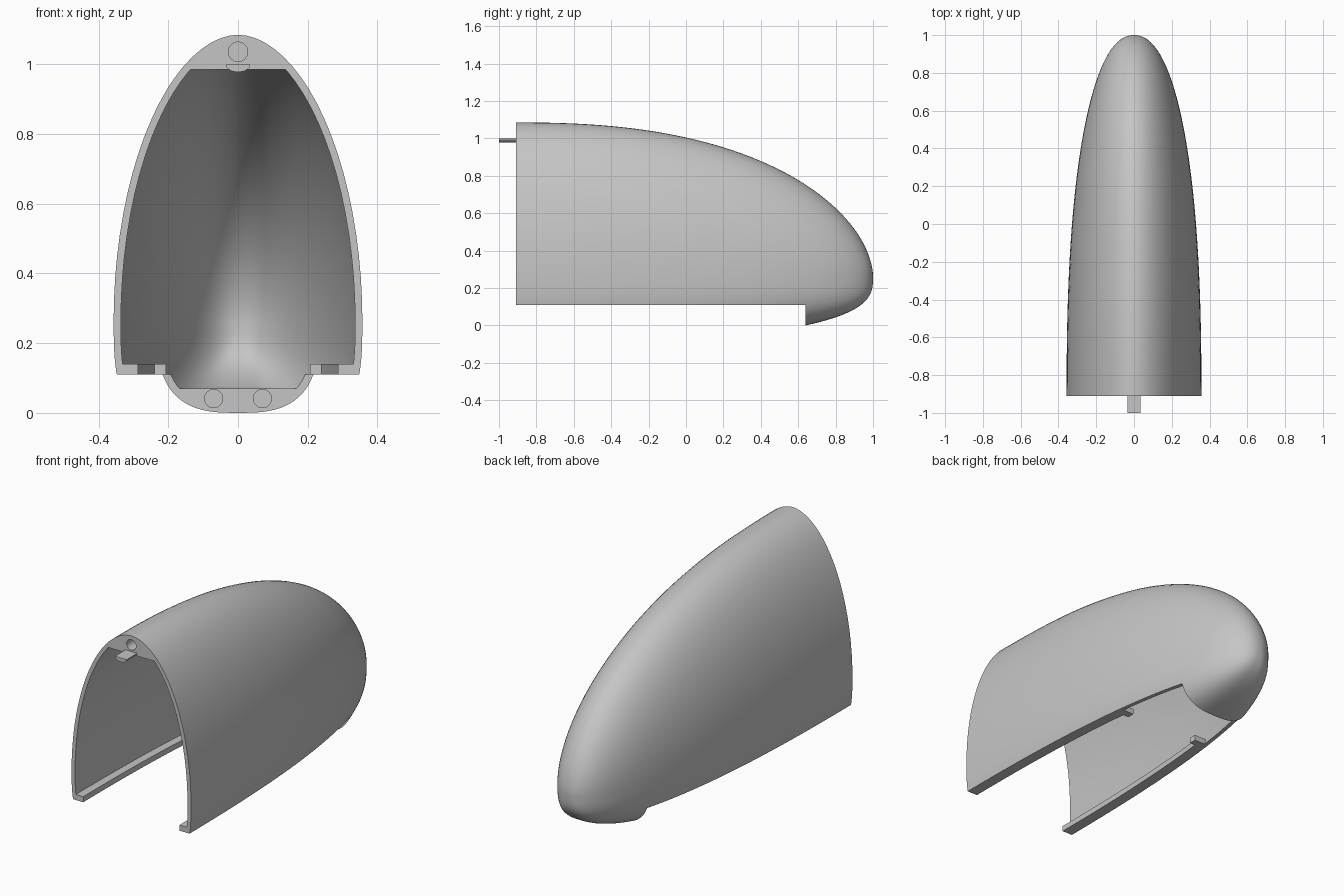
import bpy, bmesh, math
from mathutils import Vector

FRONT, NOSE, MID_Z = -0.91, 1.0, 0.26

if "Cube" in bpy.data.objects:
    bpy.data.objects.remove(bpy.data.objects["Cube"])

grey = bpy.data.materials.new("light_grey")
grey.use_nodes = True
grey.diffuse_color = (0.56, 0.56, 0.56, 1)
grey.node_tree.nodes["Principled BSDF"].inputs["Base Color"].default_value = grey.diffuse_color


def finish(name, bm):
    bmesh.ops.recalc_face_normals(bm, faces=bm.faces)
    mesh = bpy.data.meshes.new(name)
    bm.to_mesh(mesh)
    bm.free()
    mesh.materials.append(grey)
    obj = bpy.data.objects.new(name, mesh)
    bpy.context.collection.objects.link(obj)
    return obj


def taper(y, p, q):
    t = min(1, max(0, (y - FRONT) / (NOSE - FRONT)))
    return max(0, 1 - t ** p) ** (1 / q)


def half_width(y):
    return 0.357 * taper(y, 2.4, 2.2)


# Egg-shaped cross-section: pointed arch above, squarish belly below
def section(y, count=80):
    w, top, low = half_width(y), 0.825 * taper(y, 2.4, 1.8), 0.372 * taper(y, 2, 3)
    points = []
    for i in range(count):
        a = math.tau * i / count
        c, s = math.cos(a), math.sin(a)
        power = 1.05 if s >= 0 else 0.69
        x = math.copysign(abs(c) ** power, c) * w
        z = MID_Z + (top * s if s >= 0 else -low * abs(s) ** power)
        points.append((x, y, z))
    return points


# Closed body lofted from the open front to the rounded nose
def body(start, rings=48):
    bm = bmesh.new()
    loops = []
    for i in range(rings):
        y = start + (NOSE - start) * math.sin(math.pi / 2 * i / rings)
        loops.append([bm.verts.new(p) for p in section(y)])
    tip = bm.verts.new((0, NOSE, MID_Z))
    n = len(loops[0])
    for a, b in zip(loops, loops[1:]):
        for i in range(n):
            j = (i + 1) % n
            bm.faces.new((a[i], a[j], b[j], b[i]))
    for i in range(n):
        bm.faces.new((loops[-1][i], loops[-1][(i + 1) % n], tip))
    bm.faces.new(loops[0])
    bmesh.ops.recalc_face_normals(bm, faces=bm.faces)
    bm.normal_update()
    return bm


# Cut a closed solid at a height and cap it
def trim(bm, z, direction):
    bmesh.ops.bisect_plane(bm, geom=bm.verts[:] + bm.edges[:] + bm.faces[:],
                           plane_co=(0, 0, z), plane_no=(0, 0, direction), clear_outer=True)
    bmesh.ops.holes_fill(bm, edges=[e for e in bm.edges if e.is_boundary], sides=0)


# Extrude a flat outline
def prism(name, outline, offset):
    bm = bmesh.new()
    face = bm.faces.new([bm.verts.new(p) for p in outline])
    new = bmesh.ops.extrude_face_region(bm, geom=[face])["geom"]
    bmesh.ops.translate(bm, vec=offset, verts=[g for g in new if isinstance(g, bmesh.types.BMVert)])
    return finish(name, bm)


def round_cutter(x, z, r, y0, y1):
    ring = [(x + r * math.cos(math.tau * i / 32), y0, z + r * math.sin(math.tau * i / 32))
            for i in range(32)]
    return prism("hole_cutter", ring, (0, y1 - y0, 0))


shell = finish("shell", body(FRONT))

# Hollow inside, with a flat ceiling and a flat chin floor
inner = body(-1.15)
for v, normal in [(v, v.normal.copy()) for v in inner.verts]:
    v.co -= normal * 0.021
trim(inner, 0.985, 1)
trim(inner, 0.07, -1)
cavity = finish("cavity_cutter", inner)

# Open underside in front of the chin
underside = prism("underside_cutter",
                  [(-0.6, -1.3, -0.4), (0.6, -1.3, -0.4), (0.6, 0.64, -0.4), (-0.6, 0.64, -0.4)],
                  (0, 0, 0.51))

# Pin holes: one in the crown, two in the chin
holes = [round_cutter(0, 1.036, 0.028, -0.97, -0.8)]
holes += [round_cutter(0.07 * s, 0.041, 0.026, 0.5, 0.68) for s in (-1, 1)]

bpy.context.view_layer.objects.active = shell
for cutter in [cavity, underside] + holes:
    cutter.hide_render = True
    cut = shell.modifiers.new("cut", "BOOLEAN")
    cut.operation = "DIFFERENCE"
    cut.solver = "EXACT"
    cut.object = cutter
    bpy.ops.object.modifier_apply(modifier=cut.name)
    bpy.data.objects.remove(cutter)

for o in bpy.context.selected_objects:
    o.select_set(False)
shell.select_set(True)
bpy.ops.object.shade_smooth_by_angle(angle=math.radians(30))

# Inner rails along the lower edges, each ending in a small stop
END, STOP = 0.2, 0.24
steps = [FRONT + (END - FRONT) * i / 20 for i in range(21)]
for side, name in ((1, "left_rail"), (-1, "right_rail")):
    outer = [(half_width(y) - 0.012, y) for y in steps + [STOP]]
    edge = [(half_width(y) - 0.07, y) for y in steps]
    stop_x = edge[-1][0] - 0.033
    outline = outer + [(stop_x, STOP), (stop_x, END)] + edge[::-1]
    prism(name, [(side * x, y, 0.11) for x, y in outline], (0, 0, 0.03))

# Locating tab under the crown: flat on top, rounded below
arc = [(0.035 * math.cos(a), -1.0, 1.0 + 0.022 * math.sin(a))
       for a in (math.pi + math.pi * i / 16 for i in range(17))]
prism("locating_tab", arc, (0, 0.17, 0))
